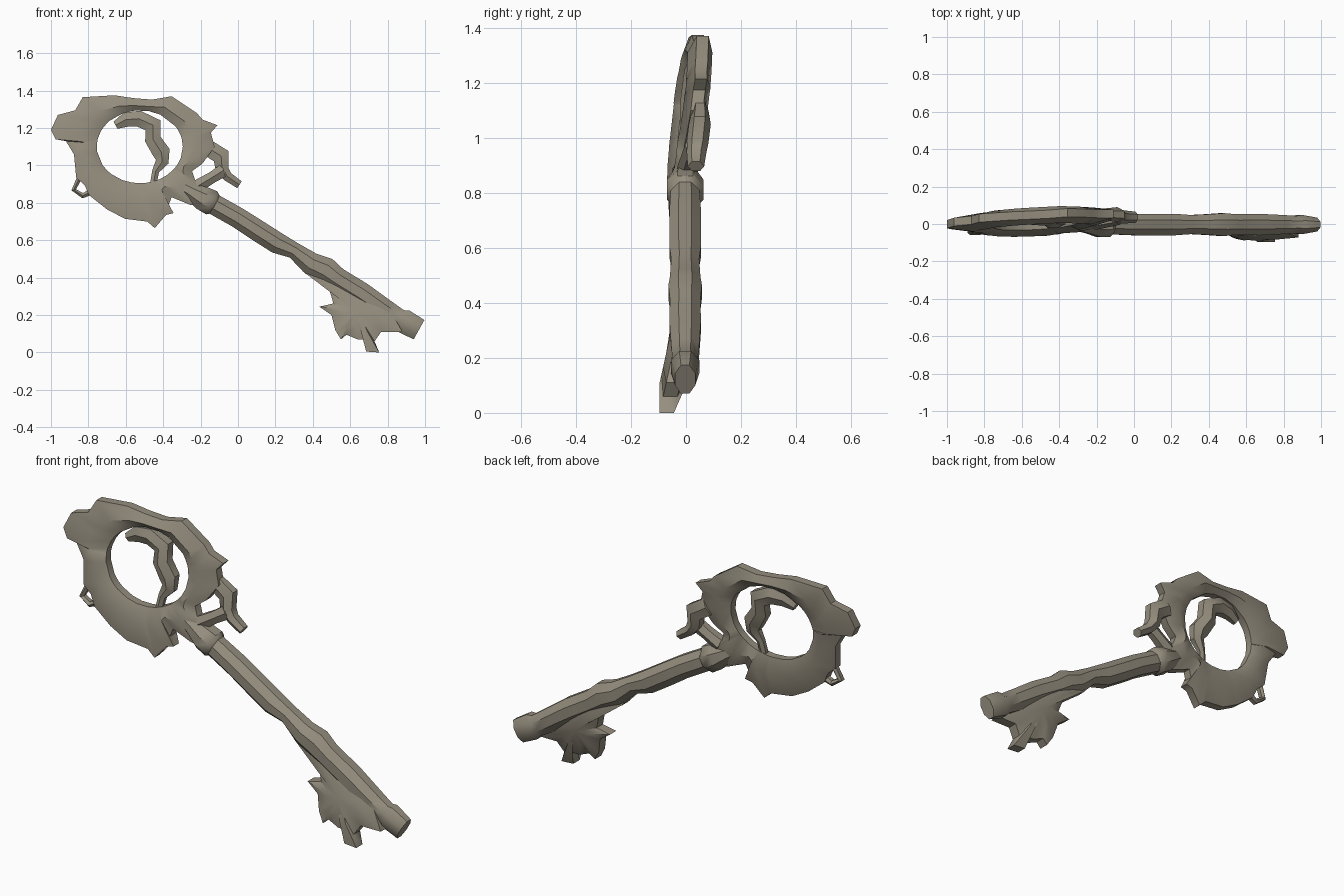
import bpy, bmesh, math
from mathutils import Vector

metal = bpy.data.materials.new("aged_grey_brown_metal")
metal.diffuse_color = (0.30, 0.27, 0.21, 1)


def head_y(x, z):
    # the bow leans back slightly
    return 0.005 + 0.06 * (x + 0.57) + 0.13 * (z - 1.04)


def bit_y(x, z):
    return min(0.0, -0.07 + 0.22 * z)


def flat_y(x, z):
    return -0.003


def finish(name, bm):
    bmesh.ops.recalc_face_normals(bm, faces=bm.faces)
    me = bpy.data.meshes.new(name)
    bm.to_mesh(me)
    bm.free()
    me.materials.append(metal)
    ob = bpy.data.objects.new(name, me)
    bpy.context.collection.objects.link(ob)
    bpy.ops.object.select_all(action='DESELECT')
    ob.select_set(True)
    bpy.context.view_layer.objects.active = ob
    bpy.ops.object.shade_smooth_by_angle(angle=math.radians(40))
    return ob


def skin(bm, loops, closed):
    # quads between consecutive vertex loops
    n = len(loops[0])
    for i in range(len(loops) if closed else len(loops) - 1):
        a, b = loops[i], loops[(i + 1) % len(loops)]
        for j in range(n):
            k = (j + 1) % n
            bm.faces.new((a[j], a[k], b[k], b[j]))


def tube(name, path, yf, sides=8):
    # path: x, z, half width in the front plane, half depth
    bm = bmesh.new()
    loops = []
    for i, (x, z, w, d) in enumerate(path):
        p, q = path[max(i - 1, 0)], path[min(i + 1, len(path) - 1)]
        t = Vector((q[0] - p[0], q[1] - p[1])).normalized()
        loop = []
        for s in range(sides):
            a = math.tau * (s + 0.5) / sides
            c, y = math.cos(a) * w, math.sin(a) * d
            loop.append(bm.verts.new((x - t.y * c, yf(x, z) + y, z + t.x * c)))
        loops.append(loop)
    skin(bm, loops, False)
    bm.faces.new(loops[0])
    bm.faces.new(loops[-1])
    return finish(name, bm)


def plate(name, outline, centre, yf, edge, hub):
    # ragged outline that swells towards its centre
    bm = bmesh.new()
    cx, cz = centre
    loops = []
    for f, d in ((0.5, hub), (0, edge), (0, -edge), (0.5, -hub)):
        loop = []
        for x, z in outline:
            px, pz = x + (cx - x) * f, z + (cz - z) * f
            loop.append(bm.verts.new((px, yf(px, pz) + d, pz)))
        loops.append(loop)
    skin(bm, loops, False)
    for loop, d in ((loops[0], hub), (loops[-1], -hub)):
        c = bm.verts.new((cx, yf(cx, cz) + d, cz))
        for j in range(len(loop)):
            bm.faces.new((loop[j], loop[(j + 1) % len(loop)], c))
    return finish(name, bm)


# Bow: ragged outside, oval opening
outer = [(-0.83, 1.365), (-0.66, 1.375), (-0.56, 1.36), (-0.46, 1.352), (-0.355, 1.37),
         (-0.22, 1.28), (-0.19, 1.245), (-0.11, 1.215), (-0.145, 1.175), (-0.125, 1.10),
         (-0.19, 1.01), (-0.245, 0.97), (-0.23, 0.925), (-0.17, 0.86), (-0.20, 0.78),
         (-0.257, 0.79), (-0.355, 0.83), (-0.37, 0.79), (-0.345, 0.745), (-0.385, 0.735),
         (-0.445, 0.665), (-0.485, 0.70), (-0.605, 0.715), (-0.70, 0.765), (-0.795, 0.84),
         (-0.82, 0.895), (-0.865, 0.935), (-0.877, 1.06), (-0.92, 1.13), (-0.975, 1.14),
         (-1.0, 1.19), (-0.963, 1.27), (-0.87, 1.295)]
bm = bmesh.new()
loops = []
for x, z in outer:
    a = math.atan2((z - 1.10) / 0.195, (x + 0.525) / 0.23)
    ix, iz = -0.525 + 0.23 * math.cos(a), 1.10 + 0.195 * math.sin(a)
    loop = []
    for f, d in ((0, 0.02), (0.4, 0.045), (1, 0.022), (1, -0.022), (0.4, -0.045), (0, -0.02)):
        px, pz = ix + (x - ix) * f, iz + (z - iz) * f
        loop.append(bm.verts.new((px, head_y(px, pz) + d, pz)))
    loops.append(loop)
skin(bm, loops, True)
finish("bow_ring", bm)

# Scroll curling inside the bow
tube("inner_scroll", [(-0.655, 1.215, 0.025, 0.02), (-0.60, 1.245, 0.045, 0.03),
                      (-0.53, 1.25, 0.05, 0.04), (-0.455, 1.215, 0.055, 0.045),
                      (-0.455, 1.14, 0.05, 0.045), (-0.41, 1.07, 0.055, 0.04),
                      (-0.405, 1.02, 0.04, 0.03), (-0.44, 0.97, 0.022, 0.02),
                      (-0.455, 0.89, 0.02, 0.02)], head_y, 6)

# Curled leaves at the neck and a small loop on the far side
tube("neck_leaf", [(-0.17, 1.10, 0.05, 0.03), (-0.09, 1.05, 0.055, 0.04),
                   (-0.085, 0.98, 0.04, 0.04), (-0.055, 0.94, 0.03, 0.035),
                   (0.008, 0.897, 0.025, 0.03)], lambda x, z: head_y(x, z) + 0.015, 6)
tube("neck_leaf_link", [(-0.075, 0.975, 0.04, 0.03), (-0.14, 0.935, 0.035, 0.035),
                        (-0.215, 0.89, 0.04, 0.04)], head_y, 6)
tube("side_loop", [(-0.85, 0.93, 0.015, 0.02), (-0.878, 0.87, 0.015, 0.022),
                   (-0.83, 0.838, 0.016, 0.022), (-0.785, 0.86, 0.02, 0.02)], head_y, 6)

# Collar between bow and shaft
tube("collar", [(-0.31, 0.895, 0.04, 0.035), (-0.25, 0.86, 0.05, 0.05),
                (-0.19, 0.825, 0.07, 0.072), (-0.14, 0.80, 0.074, 0.072),
                (-0.12, 0.79, 0.055, 0.055)], flat_y)

# Shaft with a waist, a swelling and a flared tip
tube("shaft", [(-0.16, 0.81, 0.06, 0.055), (0.0, 0.72, 0.06, 0.062),
               (0.10, 0.655, 0.062, 0.062), (0.21, 0.585, 0.062, 0.062),
               (0.30, 0.545, 0.048, 0.055), (0.39, 0.475, 0.066, 0.06),
               (0.47, 0.44, 0.075, 0.066), (0.53, 0.395, 0.065, 0.06),
               (0.66, 0.315, 0.066, 0.062), (0.79, 0.225, 0.062, 0.055),
               (0.86, 0.18, 0.058, 0.05), (0.885, 0.168, 0.07, 0.056),
               (0.968, 0.122, 0.064, 0.04)], flat_y)

# Toothed bit
plate("bit", [(0.345, 0.49), (0.345, 0.435), (0.45, 0.365), (0.49, 0.33), (0.51, 0.262),
              (0.435, 0.245), (0.50, 0.20), (0.52, 0.12), (0.55, 0.07), (0.58, 0.095),
              (0.64, 0.07), (0.695, 0.07), (0.685, 0.005), (0.755, 0.0), (0.73, 0.06),
              (0.765, 0.11), (0.88, 0.11), (0.80, 0.25), (0.65, 0.36), (0.45, 0.48)],
      (0.63, 0.22), bit_y, 0.026, 0.05)
